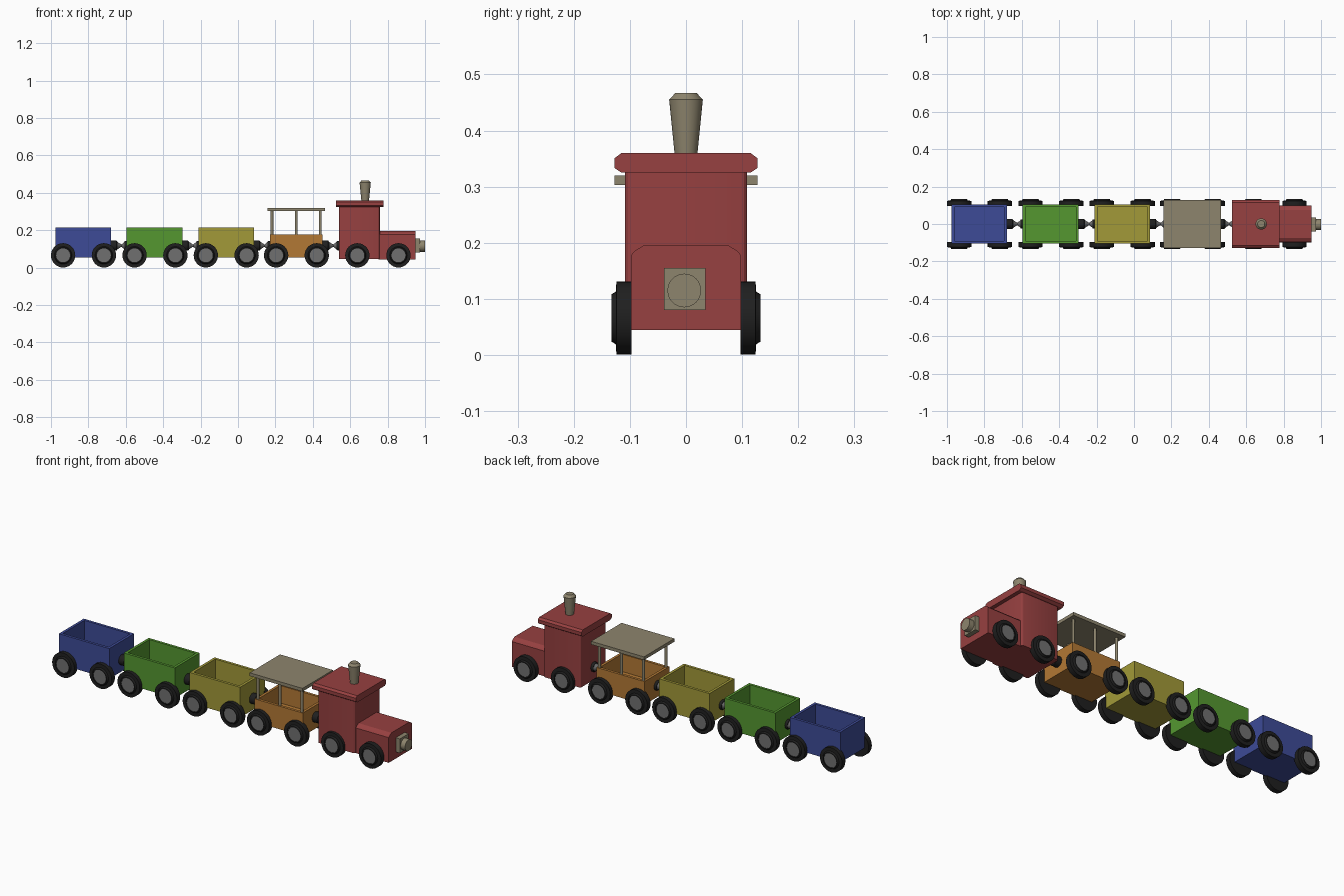
import bpy, bmesh
from math import cos, sin, pi
from mathutils import Matrix

if "Cube" in bpy.data.objects:
    bpy.data.objects.remove(bpy.data.objects["Cube"])


def material(name, rgb):
    m = bpy.data.materials.new(name)
    m.diffuse_color = (*rgb, 1)
    m.use_nodes = True
    m.node_tree.nodes["Principled BSDF"].inputs["Base Color"].default_value = m.diffuse_color
    return m


RED = material("red", (0.31, 0.052, 0.052))
BLUE = material("blue", (0.047, 0.07, 0.31))
GREEN = material("green", (0.09, 0.31, 0.03))
YELLOW = material("yellow", (0.36, 0.32, 0.04))
ORANGE = material("orange", (0.45, 0.19, 0.035))
TAN = material("tan", (0.27, 0.235, 0.155))
BLACK = material("black", (0.014, 0.014, 0.014))
GREY = material("grey", (0.16, 0.16, 0.16))


def finish(name, bm, mat, smooth=False):
    bmesh.ops.recalc_face_normals(bm, faces=bm.faces)
    me = bpy.data.meshes.new(name)
    bm.to_mesh(me)
    bm.free()
    me.materials.append(mat)
    ob = bpy.data.objects.new(name, me)
    bpy.context.collection.objects.link(ob)
    if smooth:
        bpy.ops.object.select_all(action='DESELECT')
        ob.select_set(True)
        bpy.context.view_layer.objects.active = ob
        bpy.ops.object.shade_smooth_by_angle(angle=0.5)
    return ob


def fill_box(bm, x0, x1, y0, y1, z0, z1):
    mat = Matrix.Translation(((x0 + x1) / 2, (y0 + y1) / 2, (z0 + z1) / 2)) \
        @ Matrix.Diagonal((x1 - x0, y1 - y0, z1 - z0, 1))
    return bmesh.ops.create_cube(bm, size=1, matrix=mat)["verts"]


def box(name, x0, x1, y0, y1, z0, z1, mat):
    bm = bmesh.new()
    fill_box(bm, x0, x1, y0, y1, z0, z1)
    return finish(name, bm, mat)


def lathe(name, profile, centre, axis, mat, n=32):
    """Revolve (radius, distance) points around the x, y or z axis, capping both ends."""
    bm = bmesh.new()
    rings = []
    for r, d in profile:
        ring = []
        for i in range(n):
            a, b = r * cos(2 * pi * i / n), r * sin(2 * pi * i / n)
            p = {"x": (d, a, b), "y": (a, d, b), "z": (a, b, d)}[axis]
            ring.append(bm.verts.new([c + q for c, q in zip(centre, p)]))
        rings.append(ring)
    for lo, hi in zip(rings, rings[1:]):
        for i in range(n):
            bm.faces.new((lo[i], lo[(i + 1) % n], hi[(i + 1) % n], hi[i]))
    bm.faces.new(rings[0])
    bm.faces.new(rings[-1])
    return finish(name, bm, mat, True)


def extrude_x(name, half, x0, x1, mat):
    """Extrude a left-right symmetric (y, z) outline along x."""
    outline = half + [(-y, z) for y, z in reversed(half)]
    bm = bmesh.new()
    face = bm.faces.new([bm.verts.new((x0, y, z)) for y, z in outline])
    geom = bmesh.ops.extrude_face_region(bm, geom=[face])["geom"]
    bmesh.ops.translate(bm, vec=(x1 - x0, 0, 0),
                        verts=[v for v in geom if isinstance(v, bmesh.types.BMVert)])
    return finish(name, bm, mat)


def wheels(car, xs):
    for x in xs:
        for s in (-1, 1):
            tyre = [(0.065, 0.097), (0.065, 0.124), (0.047, 0.125), (0.042, 0.133),
                    (0.037, 0.133), (0.037, 0.128)]
            lathe(car + "_tyre", [(r, s * d) for r, d in tyre], (x, 0, 0.066), "y", BLACK)
            lathe(car + "_hub", [(0.037, s * 0.12), (0.037, s * 0.130)],
                  (x, 0, 0.066), "y", GREY)


def open_car(name, x0, x1, z1, mat):
    bm = bmesh.new()
    verts = fill_box(bm, x0, x1, -0.104, 0.104, 0.055, z1)
    bm.normal_update()
    top = max(bm.faces, key=lambda f: f.calc_center_median().z)
    # inset the top for the rim, then sink it to make the tray
    bmesh.ops.inset_individual(bm, faces=[top], thickness=0.02)
    floor = bmesh.ops.extrude_face_region(bm, geom=[top])["geom"]
    bmesh.ops.delete(bm, geom=[top], context='FACES_ONLY') if top.is_valid else None
    for v in floor:
        if isinstance(v, bmesh.types.BMVert):
            v.co.z = 0.085
    finish(name, bm, mat)


def coupling(x0, x1):
    # round buffers with tapered tips meeting between two cars
    c = (0, 0, 0.118)
    lathe("rear_buffer", [(0.027, x0 - 0.005), (0.027, x0 + 0.03), (0.02, x0 + 0.036)],
          c, "x", BLACK, 24)
    lathe("coupling_pin", [(0.02, x0 + 0.035), (0.007, x0 + 0.055), (0.007, x0 + 0.058),
                           (0.02, x1 - 0.012)], c, "x", GREY, 24)
    lathe("front_buffer", [(0.022, x1 - 0.013), (0.025, x1 - 0.008), (0.025, x1 + 0.005)],
          c, "x", BLACK, 24)


# Wagons
cars = [("blue_wagon", -0.975, -0.68, 0.215, BLUE, (-0.935, -0.717)),
        ("green_wagon", -0.595, -0.297, 0.215, GREEN, (-0.553, -0.335)),
        ("yellow_wagon", -0.21, 0.085, 0.215, YELLOW, (-0.172, 0.046)),
        ("passenger_car", 0.17, 0.452, 0.177, ORANGE, (0.204, 0.421))]
for name, x0, x1, z1, mat, xs in cars:
    open_car(name, x0, x1, z1, mat)
    wheels(name, xs)

# Passenger canopy and posts
box("canopy_roof", 0.157, 0.466, -0.127, 0.127, 0.303, 0.32, TAN)
for x in (0.182, 0.311, 0.44):
    for y in (-0.094, 0.094):
        lathe("canopy_post", [(0.007, 0.17), (0.007, 0.31)], (x, y, 0), "z", TAN, 12)

# Couplings
for a, b in ((-0.68, -0.595), (-0.297, -0.21), (0.085, 0.17), (0.452, 0.54)):
    coupling(a, b)

# Locomotive cab with softened upright edges
bm = bmesh.new()
fill_box(bm, 0.54, 0.758, -0.109, 0.109, 0.047, 0.33)
upright = [e for e in bm.edges if abs(e.verts[0].co.z - e.verts[1].co.z) > 0.1]
bmesh.ops.bevel(bm, geom=upright, offset=0.012, segments=3, profile=0.5, affect='EDGES')
finish("cab", bm, RED, True)
extrude_x("cab_roof", [(0.115, 0.325), (0.127, 0.333), (0.127, 0.351), (0.115, 0.36)],
          0.523, 0.778, RED)

# Engine hood
extrude_x("hood", [(0.098, 0.045), (0.098, 0.178), (0.091, 0.186), (0.076, 0.195)],
          0.75, 0.95, RED)
wheels("locomotive", (0.638, 0.858))

# Lamp and chimney
box("lamp_base", 0.945, 0.974, -0.039, 0.035, 0.08, 0.155, TAN)
lathe("lamp", [(0.03, 0.97), (0.03, 1.0)], (0, -0.003, 0.115), "x", TAN)
lathe("chimney", [(0.02, 0.355), (0.03, 0.455), (0.019, 0.467)], (0.68, 0, 0), "z", TAN)
